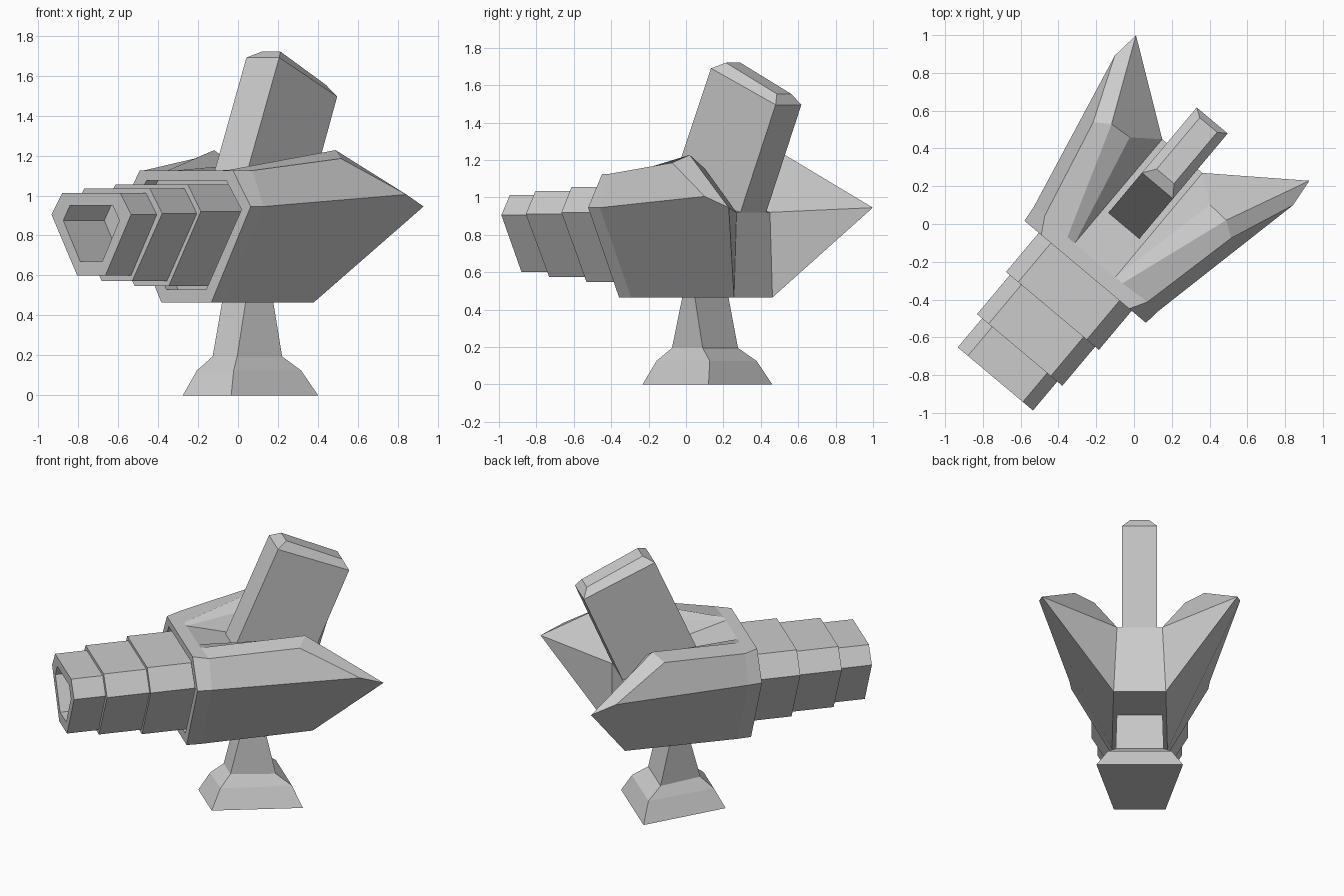
import bpy, bmesh, math

if "Cube" in bpy.data.objects:
    bpy.data.objects.remove(bpy.data.objects["Cube"])

TURN = math.radians(-40)
OFFSET = -0.035

grey = bpy.data.materials.new("light grey")
grey.diffuse_color = (0.6, 0.6, 0.6, 1)
grey.use_nodes = True
grey.node_tree.nodes["Principled BSDF"].inputs["Base Color"].default_value = grey.diffuse_color


def finish(bm, name):
    """Turn a bmesh into a named object, aimed along the gun's axis."""
    bmesh.ops.recalc_face_normals(bm, faces=bm.faces)
    mesh = bpy.data.meshes.new(name)
    bm.to_mesh(mesh)
    bm.free()
    mesh.materials.append(grey)
    obj = bpy.data.objects.new(name, mesh)
    obj.rotation_euler.z = TURN
    obj.location = (OFFSET * math.cos(TURN), OFFSET * math.sin(TURN), 0)
    bpy.context.collection.objects.link(obj)
    return obj


def loft(name, loops):
    """Skin a series of equal-length loops and cap both ends."""
    bm = bmesh.new()
    rings = [[bm.verts.new(p) for p in loop] for loop in loops]
    n = len(rings[0])
    for a, b in zip(rings, rings[1:]):
        for i in range(n):
            j = (i + 1) % n
            bm.faces.new((a[i], a[j], b[j], b[i]))
    bm.faces.new(rings[0])
    bm.faces.new(rings[-1])
    return finish(bm, name)


def hexagon(y, top, mid, bottom):
    """Symmetric six-sided section from three (half width, z) corners."""
    right = [top, mid, bottom]
    return ([(w, y, z) for w, z in right]
            + [(-w, y, z) for w, z in reversed(right)])


# Hull with two swept wings: right-hand corners, mirrored to lower-case names
corners = {
    "T": (.304, -.36, 1.125), "M": (.42, -.36, .945), "B": (.163, -.36, .465),
    "U": (.355, -.27, 1.125), "N": (.43, -.27, .945), "D": (.17, -.27, .465),
    "P": (.477, .274, 1.185), "Q": (.396, .329, 1.227),
    "W": (.616, .618, 1.005), "X": (.599, .772, .945),
    "A": (.14, -.28, 1.125), "C": (.19, -.28, 1.125),
    "S": (.277, .337, 1.152), "R": (.139, .44, .92), "Z": (.16, .44, .465),
    # socket for the barrel
    "E": (.26, -.36, 1.075), "F": (.36, -.36, .93), "G": (.13, -.36, .53),
    "H": (.26, -.27, 1.075), "I": (.36, -.27, .93), "J": (.13, -.27, .53),
}
side_faces = ["TMNU", "MBDN", "NDZXW", "UNWP", "CUPQ", "QPWX", "QXRS",
              "XZR", "CQSA", "ASR", "TEFM", "MFGB", "EHIF", "FIJG"]
middle_faces = ["TUCAacut", "AaRr", "RrzZ", "BDZzdb", "TteE", "BbgG",
                "EehH", "GgjJ", "HIJjih"]
middle_faces[1] = "AarR"

bm = bmesh.new()
vert = {}
for key, (x, y, z) in corners.items():
    vert[key] = bm.verts.new((x, y, z))
    vert[key.lower()] = bm.verts.new((-x, y, z))
for face in side_faces + [f.lower() for f in side_faces] + middle_faces:
    bm.faces.new([vert[k] for k in face])
finish(bm, "winged_hull")

# Stepped barrel with a blind bore
bore = ((.14, .95), (.183, .875), (.072, .67))
steps = [
    (-1.10, -.90, ((.19, 1.012), (.26, .905), (.092, .60))),
    (-.90, -.63, ((.215, 1.034), (.295, .91), (.10, .573))),
    (-.63, -.26, ((.237, 1.054), (.321, .92), (.112, .548))),
]
loops = [hexagon(-.78, *bore), hexagon(-1.10, *bore)]
for front, back, section in steps:
    loops += [hexagon(front, *section), hexagon(back, *section)]
loft("barrel", loops)

# Leaning fin with a chamfered top
fin_levels = [
    (.107, (-.11, .90), (.432, .90)),
    (.107, (.235, 1.69), (.686, 1.495)),
    (.06, (.30, 1.72), (.655, 1.553)),
]
loft("fin", [[(-w, f[0], f[1]), (w, f[0], f[1]), (w, b[0], b[1]), (-w, b[0], b[1])]
             for w, f, b in fin_levels])

# Flared pedestal: height, front half width and depth, rear half width and depth
stand_levels = [
    (0, .158, -.20, .265, .35),
    (.125, .12, -.135, .195, .30),
    (.195, .08, -.06, .147, .21),
    (.465, .077, .009, .14, .15),
]
loft("pedestal", [[(-wf, f, z), (wf, f, z), (wr, r, z), (-wr, r, z)]
                  for z, wf, f, wr, r in stand_levels])
